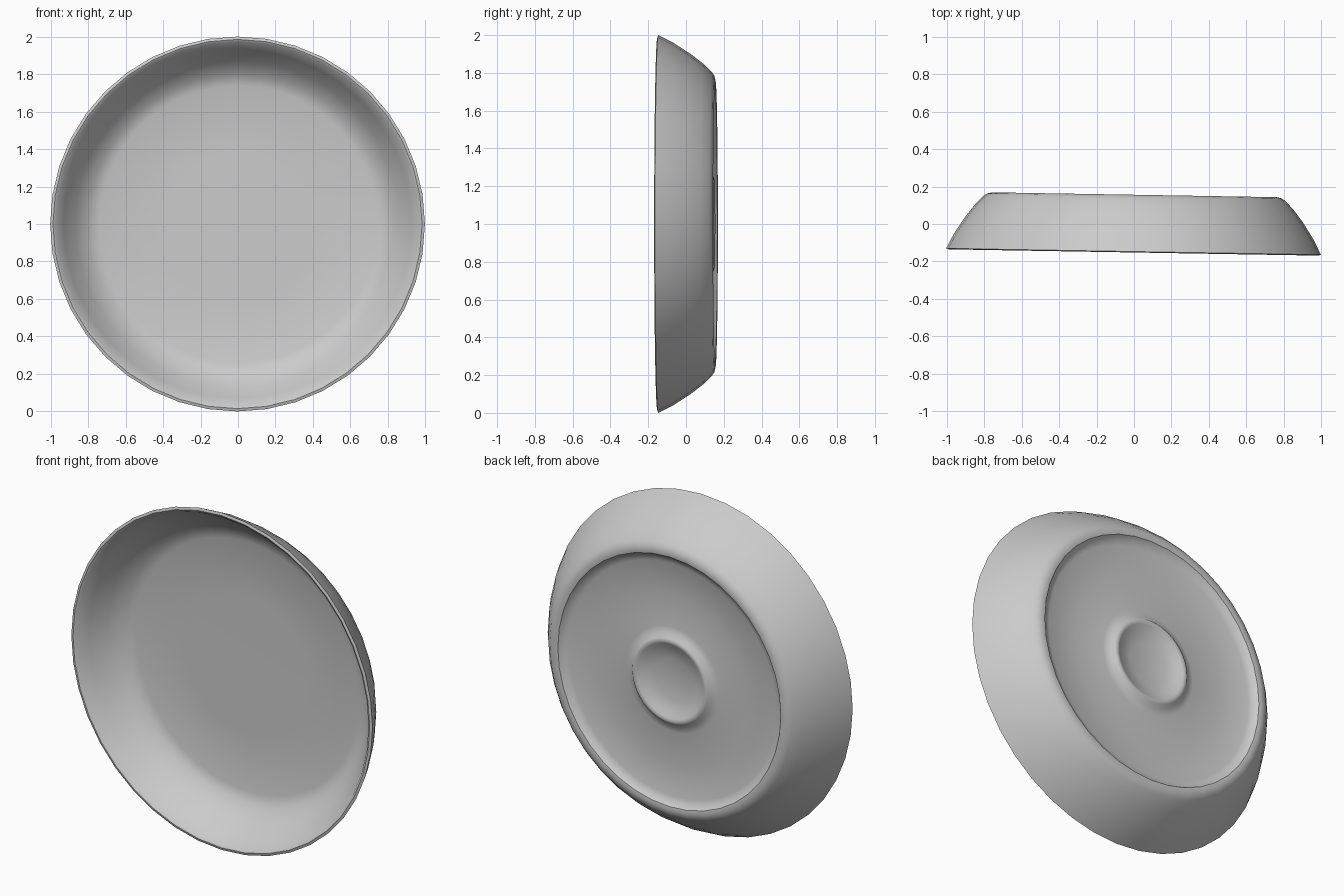
import bpy, bmesh, math
from mathutils import Matrix

if "Cube" in bpy.data.objects:
    bpy.data.objects.remove(bpy.data.objects["Cube"])

SEGMENTS = 40


def lathe(name, profile, tilt=-0.017):
    """Revolve a (radius, y) profile that starts and ends on the y axis."""
    bm = bmesh.new()
    rings = []
    for r, y in profile:
        if r == 0:
            rings.append([bm.verts.new((0, y, 0))] * SEGMENTS)
        else:
            rings.append([bm.verts.new((r * math.cos(a), y, r * math.sin(a)))
                          for a in (2 * math.pi * i / SEGMENTS for i in range(SEGMENTS))])
    for a, b in zip(rings, rings[1:]):
        for i in range(SEGMENTS):
            j = (i + 1) % SEGMENTS
            bm.faces.new(list(dict.fromkeys((a[i], a[j], b[j], b[i]))))
    bmesh.ops.recalc_face_normals(bm, faces=bm.faces)
    # slight turn about the vertical, then stand the dish on the ground
    bm.transform(Matrix.Translation((0, 0, 1)) @ Matrix.Rotation(tilt, 4, 'Z'))
    mesh = bpy.data.meshes.new(name)
    bm.to_mesh(mesh)
    bm.free()
    obj = bpy.data.objects.new(name, mesh)
    bpy.context.collection.objects.link(obj)
    bpy.context.view_layer.objects.active = obj
    obj.select_set(True)
    bpy.ops.object.shade_smooth_by_angle(angle=math.radians(40))
    obj.select_set(False)
    return obj


# Shallow dish: front floor, flared wall, rim, outer wall, recessed back, hub ring
lathe("dish", [
    (0, 0.09), (0.4, 0.09), (0.74, 0.088), (0.80, 0.07),      # front floor
    (0.87, 0.0), (0.93, -0.08), (0.972, -0.145),              # inner wall
    (0.985, -0.152), (1.0, -0.147),                           # rim
    (0.96, -0.068), (0.90, 0.025), (0.85, 0.09),              # outer wall
    (0.805, 0.137), (0.785, 0.15), (0.76, 0.156),             # back shoulder
    (0.74, 0.153), (0.725, 0.135), (0.69, 0.122),             # recess edge
    (0.5, 0.117), (0.31, 0.117), (0.27, 0.126),               # recess floor
    (0.25, 0.146), (0.235, 0.151), (0.22, 0.146),             # hub ring
    (0.19, 0.128), (0.12, 0.112), (0, 0.106),                 # hub hollow
])
